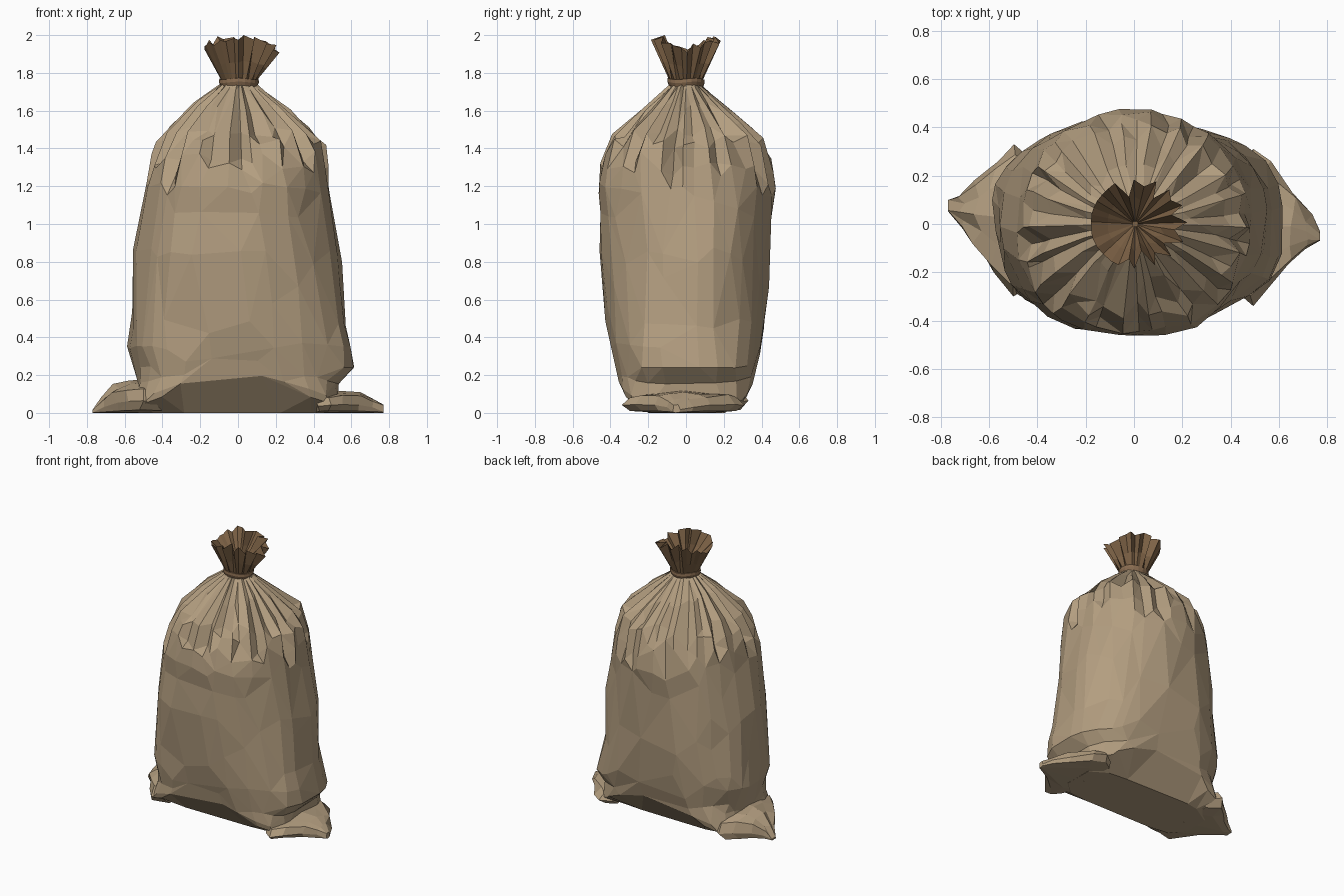
import bpy, bmesh, math, random
from mathutils import Vector, noise

if "Cube" in bpy.data.objects:
    bpy.data.objects.remove(bpy.data.objects["Cube"])

random.seed(4)
TAU = math.tau


def material(name, rgb):
    m = bpy.data.materials.new(name)
    m.diffuse_color = (*rgb, 1)
    m.use_nodes = True
    m.node_tree.nodes["Principled BSDF"].inputs["Base Color"].default_value = m.diffuse_color
    return m


cloth = material("sackcloth", (0.45, 0.34, 0.215))
dark = material("dark cloth", (0.21, 0.125, 0.062))
cord = material("cord", (0.25, 0.15, 0.08))


def loft(name, rings, mat, cap_start=True, cap_end=True, decimate=None):
    """Skin a list of equal-length closed rings."""
    bm = bmesh.new()
    vs = [[bm.verts.new(p) for p in r] for r in rings]
    n = len(vs[0])
    for a, b in zip(vs, vs[1:]):
        for i in range(n):
            j = (i + 1) % n
            bm.faces.new((a[i], a[j], b[j], b[i]))
    if cap_start:
        bm.faces.new(vs[0][::-1])
    if cap_end:
        bm.faces.new(vs[-1])
    bmesh.ops.recalc_face_normals(bm, faces=bm.faces)
    me = bpy.data.meshes.new(name)
    bm.to_mesh(me)
    bm.free()
    me.materials.append(mat)
    ob = bpy.data.objects.new(name, me)
    bpy.context.collection.objects.link(ob)
    if decimate:
        ob.modifiers.new("facets", 'DECIMATE').ratio = decimate
    return ob


def spow(v, e):
    return math.copysign(abs(v) ** e, v)


# Sack body: z, left x, right x, half depth, squareness, lift at front/back middle
profile = [
    (0.00, -0.53, 0.50, 0.20, 4.0, 0.0),
    (0.04, -0.56, 0.53, 0.33, 5.0, 0.165),
    (0.09, -0.54, 0.53, 0.36, 4.0, 0.14),
    (0.16, -0.53, 0.54, 0.37, 3.2, 0.10),
    (0.24, -0.55, 0.615, 0.38, 2.8, 0.05),
    (0.35, -0.58, 0.605, 0.40, 2.6, 0.0),
    (0.48, -0.572, 0.585, 0.42, 2.4, 0.0),
    (0.65, -0.56, 0.56, 0.435, 2.3, 0.0),
    (0.85, -0.545, 0.53, 0.445, 2.25, 0.0),
    (1.05, -0.52, 0.505, 0.45, 2.2, 0.0),
    (1.18, -0.50, 0.485, 0.475, 2.15, 0.0),
    (1.27, -0.48, 0.48, 0.47, 2.1, 0.0),
    (1.35, -0.46, 0.475, 0.45, 2.1, 0.0),
    (1.42, -0.435, 0.465, 0.42, 2.1, 0.0),
    (1.49, -0.39, 0.40, 0.365, 2.0, 0.0),
    (1.58, -0.30, 0.305, 0.265, 2.0, 0.0),
    (1.66, -0.215, 0.21, 0.175, 2.0, 0.0),
    (1.72, -0.12, 0.12, 0.10, 2.0, 0.0),
    (1.75, -0.09, 0.10, 0.085, 2.0, 0.0),
]
PLEATS = 22
N = PLEATS * 2
angles = [TAU * (i + random.uniform(-0.38, 0.38)) / N for i in range(N)]
starts = [random.uniform(1.16, 1.40) for _ in range(PLEATS)]
depths = [random.uniform(0.06, 0.17) for _ in range(PLEATS)]
rings = []
for z, xl, xr, b, p, lift in profile:
    ring = []
    for i, t in enumerate(angles):
        c, s = math.cos(t), math.sin(t)
        x = spow(c, 2 / p) * (xr if c > 0 else -xl)
        y = spow(s, 2 / p) * b
        # gathered pleats run from the shoulder to the neck
        k = i // 2
        ramp = min(1, max(0, (z - starts[k]) / 0.12))
        f = 1 - depths[k] * ramp if i % 2 else 1
        # broad dents on the filled part
        if 0.2 < z < 1.47:
            f += 0.05 * noise.noise(Vector((x * 4, y * 4, z * 3)))
        up = lift * max(0, 1 - abs(x) / 0.53) * min(1, abs(y) / b)
        jz = random.uniform(-0.03, 0.03) if 0.4 < z < 1.5 else 0
        ring.append((x * f, y * f, z + up + jz))
    rings.append(ring)
loft("sack_body", rings, cloth, decimate=0.42)

# Flattened bottom corners: x, front y, back y, height
corners = {
    "left_corner": [(-0.42, -0.26, 0.26, 0.15), (-0.51, -0.30, 0.33, 0.185),
                    (-0.58, -0.20, 0.26, 0.175), (-0.65, -0.10, 0.18, 0.155),
                    (-0.71, -0.02, 0.12, 0.09), (-0.77, 0.05, 0.10, 0.02)],
    "right_corner": [(0.42, -0.28, 0.26, 0.10), (0.48, -0.34, 0.31, 0.12),
                     (0.55, -0.27, 0.26, 0.125), (0.65, -0.165, 0.13, 0.12),
                     (0.72, -0.10, 0.04, 0.085), (0.77, -0.07, -0.03, 0.05)],
}
for name, secs in corners.items():
    rings = []
    for x, y0, y1, h in secs:
        ring = []
        for i in range(12):
            t = TAU * i / 12
            c, s = math.cos(t), math.sin(t)
            y = (y0 + y1) / 2 + c * (y1 - y0) / 2
            top = h * random.uniform(0.75, 1.0)
            z = 0.35 * h + (0.65 * top * s ** 0.6 if s > 1e-6 else 0)
            if s < -1e-6:
                z = 0.35 * h * (1 - abs(s) ** 0.4)
            dx = random.uniform(-0.02, 0.02) if abs(x) < 0.75 else 0
            ring.append((x + dx, y, z))
        rings.append(ring)
    loft(name, rings, cloth, decimate=0.75)

# Cord around the neck
rings = []
for r, z in [(0.085, 1.735), (0.098, 1.73), (0.106, 1.75), (0.104, 1.768), (0.085, 1.77)]:
    rings.append([(0.005 + r * math.cos(TAU * i / 20), r * 0.93 * math.sin(TAU * i / 20),
                   z + 0.004 * math.sin(TAU * i / 20 * 3)) for i in range(20)])
loft("neck_cord", rings, cord)

# Ruffled mouth: flares out to the rim, then folds inside to a funnel
M = 32
rim = []
for i in range(M):
    t = TAU * (i + random.uniform(-0.3, 0.3)) / M
    c, s = math.cos(t), math.sin(t)
    fold = 0.03 if c < -0.3 else random.uniform(0.15, 0.42)
    r = (0.203 + 0.012 * c) * (1 - (fold if i % 2 else random.uniform(0, 0.05)))
    z = 1.915 + 0.055 * abs(s) ** 1.2 + random.uniform(-0.012, 0.015)
    rim.append((c, s, r, z + (0.02 if i % 2 else 0)))
top = max(q[3] for q in rim)
rim = [(c, s, r, z + 0.9 * (2.0 - top) + (0.1 * (2.0 - top) if z == top else 0))
       for c, s, r, z in rim]


def mouth_ring(f, r0, z0):
    return [(0.005 + c * (r0 + (r - r0) * f), s * 0.95 * (r0 + (r - r0) * f), z0 + (z - z0) * f)
            for c, s, r, z in rim]


rings = [mouth_ring(0, 0.09, 1.755), mouth_ring(0.45, 0.09, 1.755), mouth_ring(1, 0.09, 1.755),
         mouth_ring(0.55, 0.03, 1.79), mouth_ring(0, 0.012, 1.79)]
loft("ruffled_mouth", rings, dark, cap_start=False)
